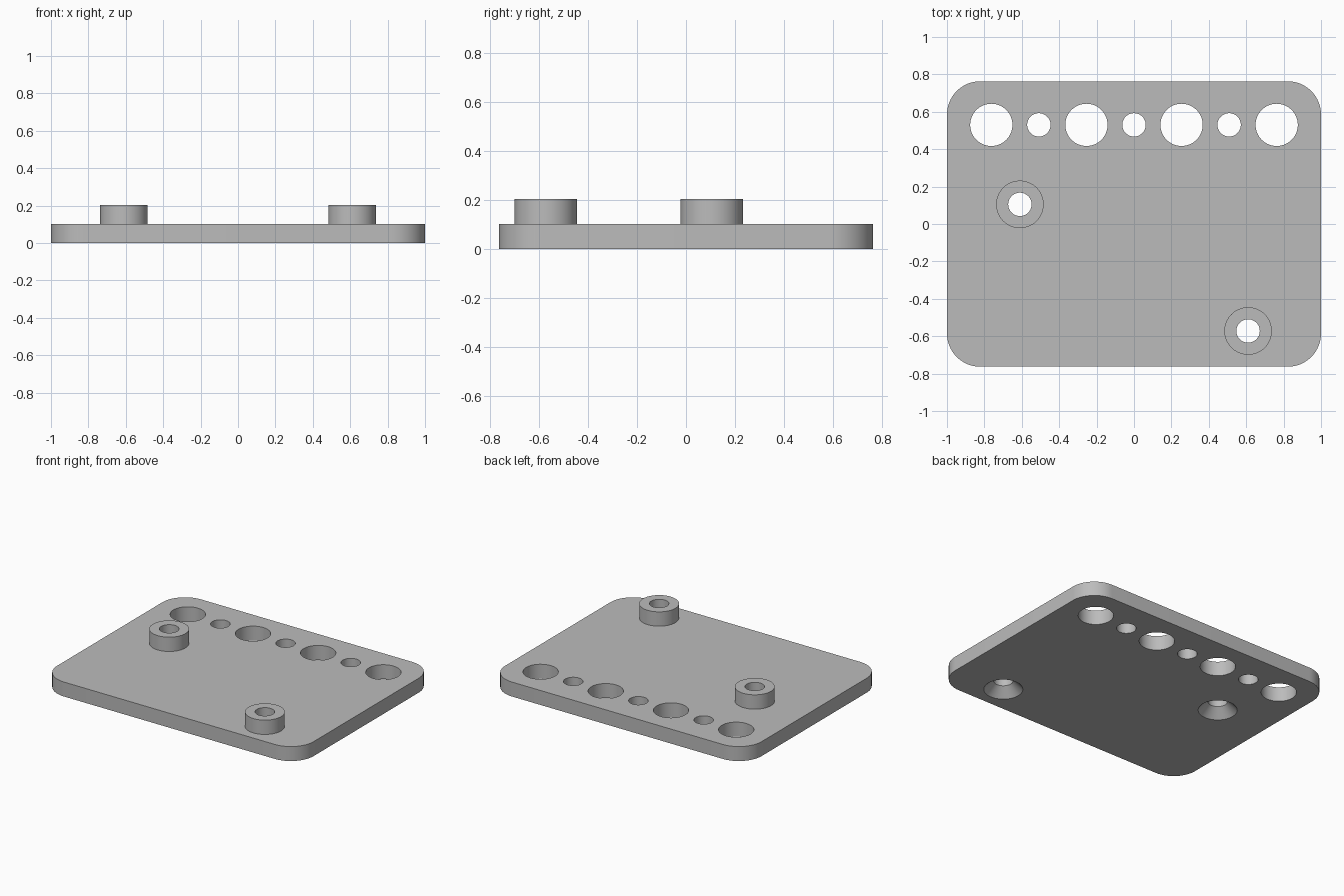
import bpy, bmesh, math

SEGMENTS = 64
THICK, TOP = 0.102, 0.203
HALF_X, HALF_Y, CORNER = 1.0, 0.763, 0.178
HOLE_R, BOSS_R = 0.0625, 0.127
BOSSES = [(-0.61, 0.105), (0.61, -0.572)]
ROW_Y, ROW_STEP = 0.53, 0.2543

if "Cube" in bpy.data.objects:
    bpy.data.objects.remove(bpy.data.objects["Cube"], do_unlink=True)

grey = bpy.data.materials.new("plain grey")
grey.use_nodes = True
grey.diffuse_color = (0.5, 0.5, 0.5, 1)
grey.node_tree.nodes["Principled BSDF"].inputs["Base Color"].default_value = (0.5, 0.5, 0.5, 1)


def add_turned(bm, x, y, profile):
    """Closed solid of revolution about a vertical axis from (radius, z) points."""
    rings = []
    for r, z in profile:
        angles = [math.tau * i / SEGMENTS for i in range(SEGMENTS)]
        rings.append([bm.verts.new((x + r * math.cos(a), y + r * math.sin(a), z)) for a in angles])
    bm.faces.new(rings[0][::-1])
    bm.faces.new(rings[-1])
    for low, high in zip(rings, rings[1:]):
        for i in range(SEGMENTS):
            j = (i + 1) % SEGMENTS
            bm.faces.new((low[i], low[j], high[j], high[i]))


def make_object(name, bm):
    mesh = bpy.data.meshes.new(name)
    bm.normal_update()
    bm.to_mesh(mesh)
    bm.free()
    mesh.materials.append(grey)
    obj = bpy.data.objects.new(name, mesh)
    bpy.context.collection.objects.link(obj)
    return obj


def combine(target, tool, operation):
    mod = target.modifiers.new(operation.title(), "BOOLEAN")
    mod.operation, mod.solver, mod.object = operation, "EXACT", tool
    bpy.context.view_layer.objects.active = target
    bpy.ops.object.modifier_apply(modifier=mod.name)
    bpy.data.objects.remove(tool, do_unlink=True)


# Plate with rounded corners
bm = bmesh.new()
outline = []
for quarter, (sx, sy) in enumerate([(1, 1), (-1, 1), (-1, -1), (1, -1)]):
    for i in range(17):
        a = (quarter + i / 16) * math.pi / 2
        outline.append(bm.verts.new((sx * (HALF_X - CORNER) + CORNER * math.cos(a),
                                     sy * (HALF_Y - CORNER) + CORNER * math.sin(a), 0)))
base = bm.faces.new(outline)
extruded = bmesh.ops.extrude_face_region(bm, geom=[base], use_keep_orig=True)["geom"]
bmesh.ops.translate(bm, vec=(0, 0, THICK),
                    verts=[v for v in extruded if isinstance(v, bmesh.types.BMVert)])
bmesh.ops.recalc_face_normals(bm, faces=bm.faces)
plate = make_object("mounting_plate", bm)

# Raised bosses
bm = bmesh.new()
for x, y in BOSSES:
    add_turned(bm, x, y, [(BOSS_R, THICK / 2), (BOSS_R, TOP)])
combine(plate, make_object("bosses", bm), "UNION")

# Row of alternating large and small holes, and countersunk boss holes
bm = bmesh.new()
for i in range(-3, 4):
    r = 0.113 if i % 2 else HOLE_R
    add_turned(bm, i * ROW_STEP, ROW_Y, [(r, -0.05), (r, 0.3)])
for x, y in BOSSES:
    sink = BOSS_R - 0.002
    add_turned(bm, x, y, [(sink + 0.05, -0.05), (HOLE_R, sink - HOLE_R), (HOLE_R, 0.3)])
combine(plate, make_object("holes", bm), "DIFFERENCE")

# Smooth round walls, sharp rims
bpy.ops.object.select_all(action="DESELECT")
plate.select_set(True)
bpy.context.view_layer.objects.active = plate
bpy.ops.object.shade_smooth_by_angle(angle=math.radians(30))
